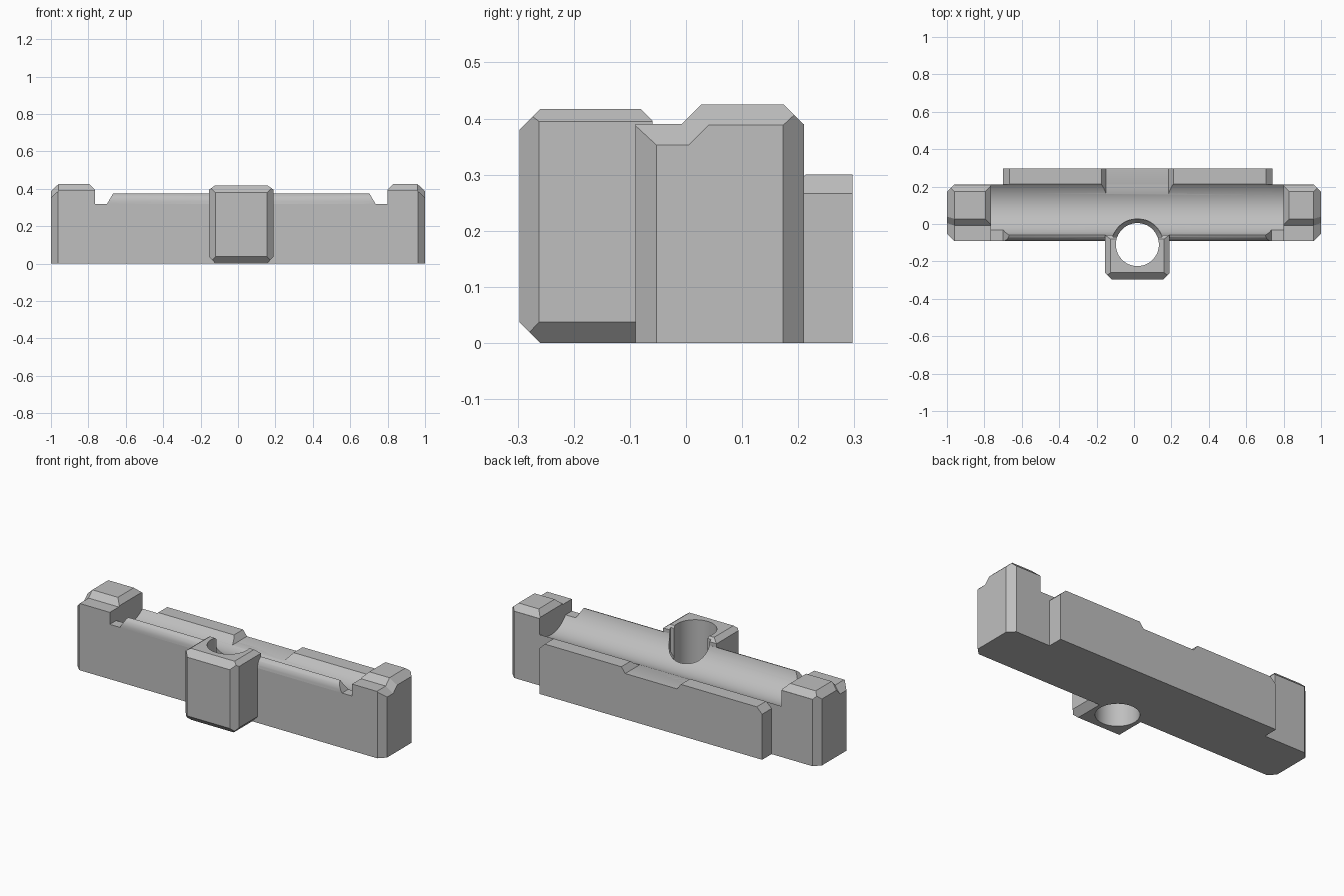
import bpy, bmesh, math
from mathutils import Vector, Matrix

if "Cube" in bpy.data.objects:
    bpy.data.objects.remove(bpy.data.objects["Cube"], do_unlink=True)

grey = bpy.data.materials.new("plain grey")
grey.use_nodes = True
grey.diffuse_color = (0.52, 0.52, 0.52, 1)
grey.node_tree.nodes["Principled BSDF"].inputs["Base Color"].default_value = (0.52, 0.52, 0.52, 1)


def make(name, bm):
    bmesh.ops.recalc_face_normals(bm, faces=bm.faces)
    mesh = bpy.data.meshes.new(name)
    bm.to_mesh(mesh)
    bm.free()
    mesh.materials.append(grey)
    obj = bpy.data.objects.new(name, mesh)
    bpy.context.collection.objects.link(obj)
    return obj


def slice_off(bm, point, normal):
    """Remove everything on the normal's side and close the cut."""
    geom = bm.verts[:] + bm.edges[:] + bm.faces[:]
    bmesh.ops.bisect_plane(bm, geom=geom, dist=1e-6, plane_co=point, plane_no=normal, clear_outer=True)
    bmesh.ops.holes_fill(bm, edges=[e for e in bm.edges if e.is_boundary], sides=0)


def block(name, lo, hi, chamfers=(), planes=()):
    """Box with chamfered edges; an edge is given like '+x-z' with its two setbacks."""
    bm = bmesh.new()
    bmesh.ops.create_cube(bm, size=1)
    lo, hi = Vector(lo), Vector(hi)
    for v in bm.verts:
        v.co = Vector([(hi if c > 0 else lo)[i] for i, c in enumerate(v.co)])
    for edge, da, db in chamfers:
        point, normal = (lo + hi) / 2, Vector()
        for k, d in ((0, da), (2, db)):
            sign = 1 if edge[k] == "+" else -1
            axis = "xyz".index(edge[k + 1])
            normal[axis] = sign / d
            point[axis] = (hi if sign > 0 else lo)[axis] - (sign * d if k == 0 else 0)
        slice_off(bm, point, normal.normalized())
    for point, normal in planes:
        slice_off(bm, point, normal)
    return make(name, bm)


def cylinder(name, r1, r2, depth, matrix, planes=()):
    bm = bmesh.new()
    bmesh.ops.create_cone(bm, cap_ends=True, segments=96, radius1=r1, radius2=r2, depth=depth, matrix=matrix)
    for point, normal in planes:
        slice_off(bm, point, normal)
    return make(name, bm)


def carve(obj, cutters):
    bpy.context.view_layer.objects.active = obj
    for cutter in cutters:
        mod = obj.modifiers.new("cut", "BOOLEAN")
        mod.operation, mod.solver, mod.object = "DIFFERENCE", "EXACT", cutter
        bpy.ops.object.modifier_apply(modifier=mod.name)


# Cutters: long trough, vertical bore with a wider rear mouth, rear recess
trough = cylinder("trough_cutter", 0.165, 0.165, 1.565,
                  Matrix.Translation((0.0175, 0.1, 0.42)) @ Matrix.Rotation(math.pi / 2, 4, "Y"))
bore = cylinder("bore_cutter", 0.115, 0.115, 2, Matrix.Translation((0.018, -0.11, 0.3)))
rear_only = [(Vector((0, -0.07, 0)), Vector((0, -1, 0)))]
mouth = cylinder("mouth_cutter", 0.138, 0.138, 0.3, Matrix.Translation((0.018, -0.11, 0.415)), rear_only)
funnel = cylinder("funnel_cutter", 0.114, 0.138, 0.03, Matrix.Translation((0.018, -0.11, 0.251)), rear_only)
recess = block("recess_cutter", (-0.2, 0.1, 0.267), (0.235, 0.4, 0.35),
               [("-x-z", 0.05, 0.066), ("+x-z", 0.05, 0.066)])
bores = [bore, mouth, funnel]

# Long central body
body = block("central_body", (-0.9, -0.09, 0), (0.9, 0.21, 0.32))
carve(body, [trough, recess] + bores)

# Raised lip along the front of the trough
lip = block("front_lip", (-0.70, -0.09, 0.2), (0.735, 0, 0.38),
            [("-x+z", 0.035, 0.06), ("+x+z", 0.035, 0.06),
             ("-y+z", 0.016, 0.045), ("-y+z", 0.03, 0.03), ("-y+z", 0.045, 0.016)])
carve(lip, [trough] + bores)

# Rear ledge with a shallow recess
ledge = block("rear_ledge", (-0.70, 0.15, 0), (0.74, 0.297, 0.30),
              [("-x+z", 0.035, 0.034), ("+x+z", 0.035, 0.034)])
carve(ledge, [trough, recess])

# Front socket around the bore
socket = block("front_socket", (-0.155, -0.297, 0), (0.19, -0.06, 0.417),
               [(s + "x-y", 0.035, 0.035) for s in "+-"] +
               [(s + "x-z", 0.035, 0.037) for s in "+-"] +
               [(s + "x+z", 0.03, 0.022) for s in "+-"] +
               [("-y-z", 0.037, 0.037), ("-y+z", 0.037, 0.037), ("+y+z", 0.021, 0.021)])
carve(socket, bores)

# End blocks: a full-width step and a taller rear portion on each side
ends = []
for side, s, inner in (("left", 1, 0.80), ("right", -1, -0.765)):
    out, inn = ("+x", "-x") if s > 0 else ("-x", "+x")
    x0, x1 = min(s, inner), max(s, inner)
    shared = [(out + "+z", 0.04, 0.037), (out + "+y", 0.037, 0.037)]
    ends.append(block(side + "_end_step", (x0, -0.09, 0), (x1, 0.21, 0.39),
                      shared + [(out + "-y", 0.037, 0.037)]))
    foot = Vector((s * 0.96, -0.008, 0.39))
    slope = Vector((0, 1, 1))
    miter = slope.cross(Vector((s, 0.005, 0.353)) - foot).normalized()
    if miter.x * s < 0:
        miter.negate()
    ends.append(block(side + "_end_cap", (x0, -0.05, 0.1), (x1, 0.21, 0.425),
                      shared + [(inn + "+z", 0.03, 0.03), ("+y+z", 0.036, 0.036)],
                      [(foot, Vector((0, -1, 1)).normalized()), (foot, miter)]))

# Remove the cutters, then smooth the round surfaces
for cutter in [trough, recess] + bores:
    bpy.data.objects.remove(cutter, do_unlink=True)
bpy.ops.object.select_all(action="DESELECT")
for obj in [body, lip, ledge, socket] + ends:
    obj.select_set(True)
bpy.context.view_layer.objects.active = body
bpy.ops.object.shade_smooth_by_angle(angle=math.radians(28))
